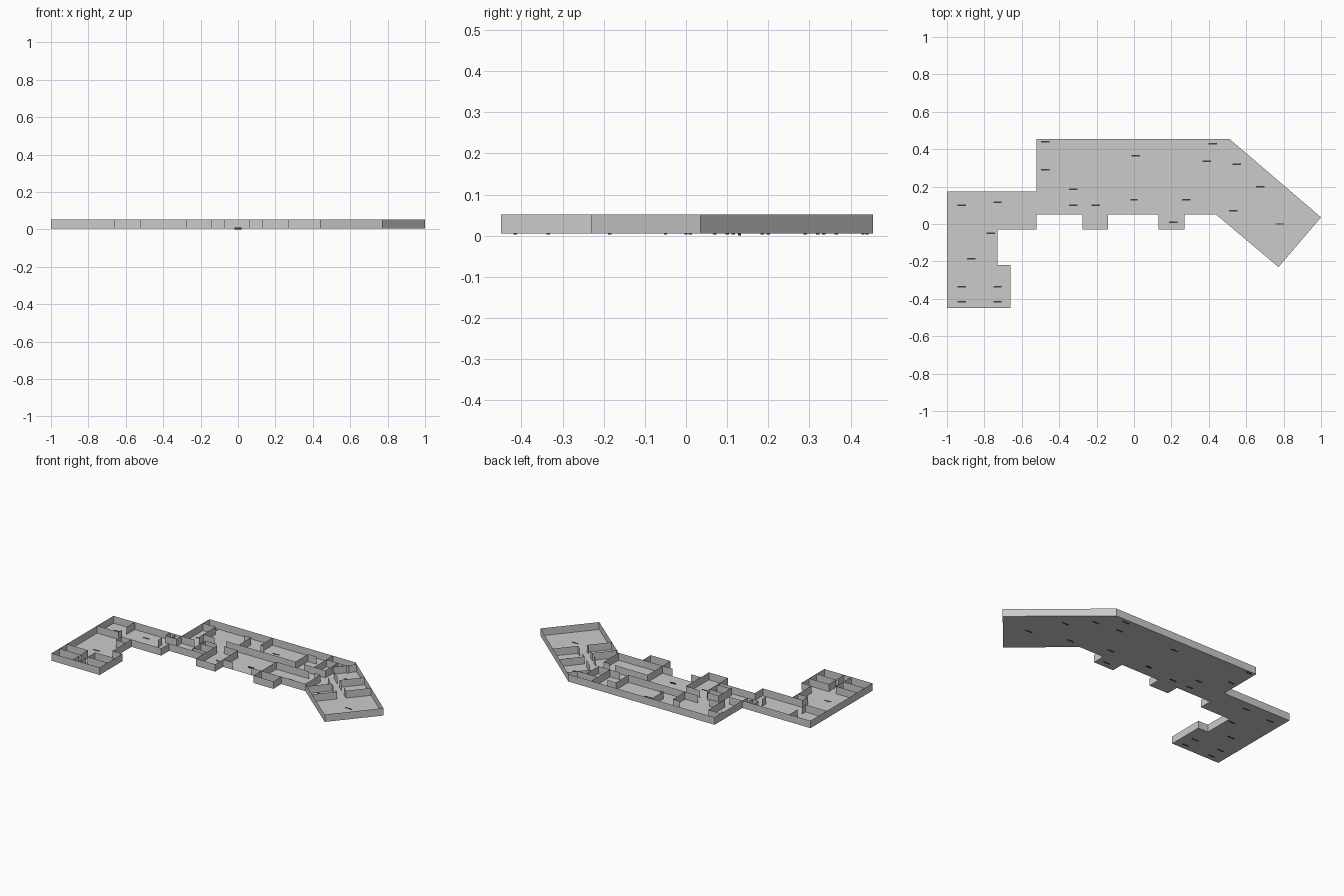
import bpy
from mathutils import Vector

if "Cube" in bpy.data.objects:
    bpy.data.objects.remove(bpy.data.objects["Cube"])

Z0, Z1 = 0.005, 0.052          # floor level and wall top
ORIGIN = Vector((0.51, 0.455))  # corner where the angled wing starts
U = Vector((0.76, -0.65))       # along the wing
V = Vector((-0.65, -0.76))      # across the wing


def wing(u, v):
    return tuple(ORIGIN + U * u + V * v)


def make(name, verts, faces):
    me = bpy.data.meshes.new(name)
    me.from_pydata(verts, [], faces)
    me.update()
    ob = bpy.data.objects.new(name, me)
    bpy.context.collection.objects.link(ob)
    return ob


def walls(name, segments):
    """Thin upright sheets over each ((x, y), (x, y)) segment."""
    verts, faces = [], []
    for a, b in segments:
        n = len(verts)
        verts += [(*a, Z0), (*b, Z0), (*b, Z1), (*a, Z1)]
        faces.append((n, n + 1, n + 2, n + 3))
    return make(name, verts, faces)


def vert(x, *spans):
    return [((x, a), (x, b)) for a, b in spans]


def horiz(y, *spans):
    return [((a, y), (b, y)) for a, b in spans]


def along(v, *spans):
    return [(wing(a, v), wing(b, v)) for a, b in spans]


def across(u, *spans):
    return [(wing(u, a), wing(u, b)) for a, b in spans]


# Outline, counter-clockwise from the garage corner
outline = [
    (-1, -.45), (-.66, -.45), (-.66, -.22), (-.73, -.22), (-.73, -.03),
    (-.52, -.03), (-.52, .05), (-.275, .05), (-.275, -.03), (-.14, -.03),
    (-.14, .05), (-.07, .05), (.06, .05), (.13, .05), (.13, -.03),
    (.27, -.03), (.27, .05), (.44, .05),
    wing(.645, .35), wing(.645, 0), tuple(ORIGIN),
    (-.52, .455), (-.52, .175), (-1, .175)]

# Floor
make("floor", [(x, y, Z0) for x, y in outline], [tuple(range(len(outline)))])

# Outer walls, leaving the entrance opening free
ENTRANCE = 11
walls("outer_walls", [(outline[i], outline[(i + 1) % len(outline)])
                      for i in range(len(outline)) if i != ENTRANCE])

# Garage and west wing partitions
walls("garage_partitions",
      horiz(-.295, (-1, -.85), (-.80, -.66))
      + horiz(-.37, (-1, -.85), (-.80, -.66))
      + vert(-.85, (-.36, -.295), (-.45, -.385))
      + vert(-.80, (-.36, -.295), (-.45, -.385), (-.085, -.03))
      + horiz(-.085, (-.80, -.73)) + horiz(-.03, (-.80, -.73)))
walls("west_partitions",
      horiz(.01, (-1, -.85)) + vert(-.85, (.01, .045), (.09, .175))
      + vert(-.60, (.05, .09), (.125, .175))
      + horiz(.125, (-.60, -.52)) + vert(-.56, (.125, .165))
      + vert(-.52, (.125, .175)))

# Main block partitions
walls("main_back_partitions",
      horiz(.39, (-.52, -.43), (-.23, -.18), (.22, .28), (.35, .51))
      + vert(-.43, (.22, .39)) + horiz(.175, (-.52, -.43))
      + vert(-.18, (.265, .39)) + vert(-.075, (.335, .455))
      + horiz(.335, (-.075, -.05)) + vert(.22, (.265, .39))
      + vert(.35, (.265, .455)) + vert(.43, (.265, .39))
      + horiz(.265, (-.43, -.35), (-.27, .22), (.28, .43)))
walls("main_front_partitions",
      horiz(.20, (-.37, -.29), (-.24, -.14), (.13, .36), (.40, .44))
      + vert(-.37, (.07, .20)) + horiz(.155, (-.37, -.275))
      + horiz(.08, (-.37, -.275)) + vert(-.275, (.05, .18))
      + vert(-.14, (.05, .20)) + vert(.13, (.05, .20))
      + vert(.44, (.05, .20)) + horiz(.05, (.13, .27)))

# Angled wing partitions
walls("wing_partitions",
      across(.027, (0, .14)) + across(.21, (0, .15))
      + across(.36, (0, .15), (.205, .35))
      + across(.245, (.205, .35))
      + along(.15, (.08, .165), (.205, .26), (.31, .36))
      + along(.205, (.16, .20), (.24, .29), (.33, .36)))


# Plain room markers set into the floor
def marker(name, x, y, z0=.0035, z1=.0065, w=.045):
    ob_verts = [(x + sx * w / 2, y + sy * .004, z)
                for z in (z0, z1)
                for sx, sy in ((-1, -1), (1, -1), (1, 1), (-1, 1))]
    ob = make(name, ob_verts, [(3, 2, 1, 0), (4, 5, 6, 7), (0, 1, 5, 4),
                               (1, 2, 6, 5), (2, 3, 7, 6), (3, 0, 4, 7)])
    ob.data.materials.append(dark)


dark = bpy.data.materials.new("marker_dark")
dark.diffuse_color = (.05, .05, .05, 1)
dark.use_nodes = True
dark.node_tree.nodes["Principled BSDF"].inputs["Base Color"].default_value = dark.diffuse_color
spots = [(-.92, .1), (-.73, .115), (-.87, -.185), (-.92, -.335),
         (-.92, -.415), (-.73, -.335), (-.73, -.415), (-.765, -.05),
         (-.475, .29), (-.475, .44), (-.325, .1), (-.325, .185), (-.205, .1),
         (.01, .365), (.28, .13), (.21, .01), (.39, .335), (.42, .43),
         (.55, .32), (.675, .2), (.53, .07), (.78, 0)]
for i, (x, y) in enumerate(spots):
    marker(f"room_marker_{i + 1}", x, y)
marker("entrance_marker", 0, .13, 0, .01, .035)
